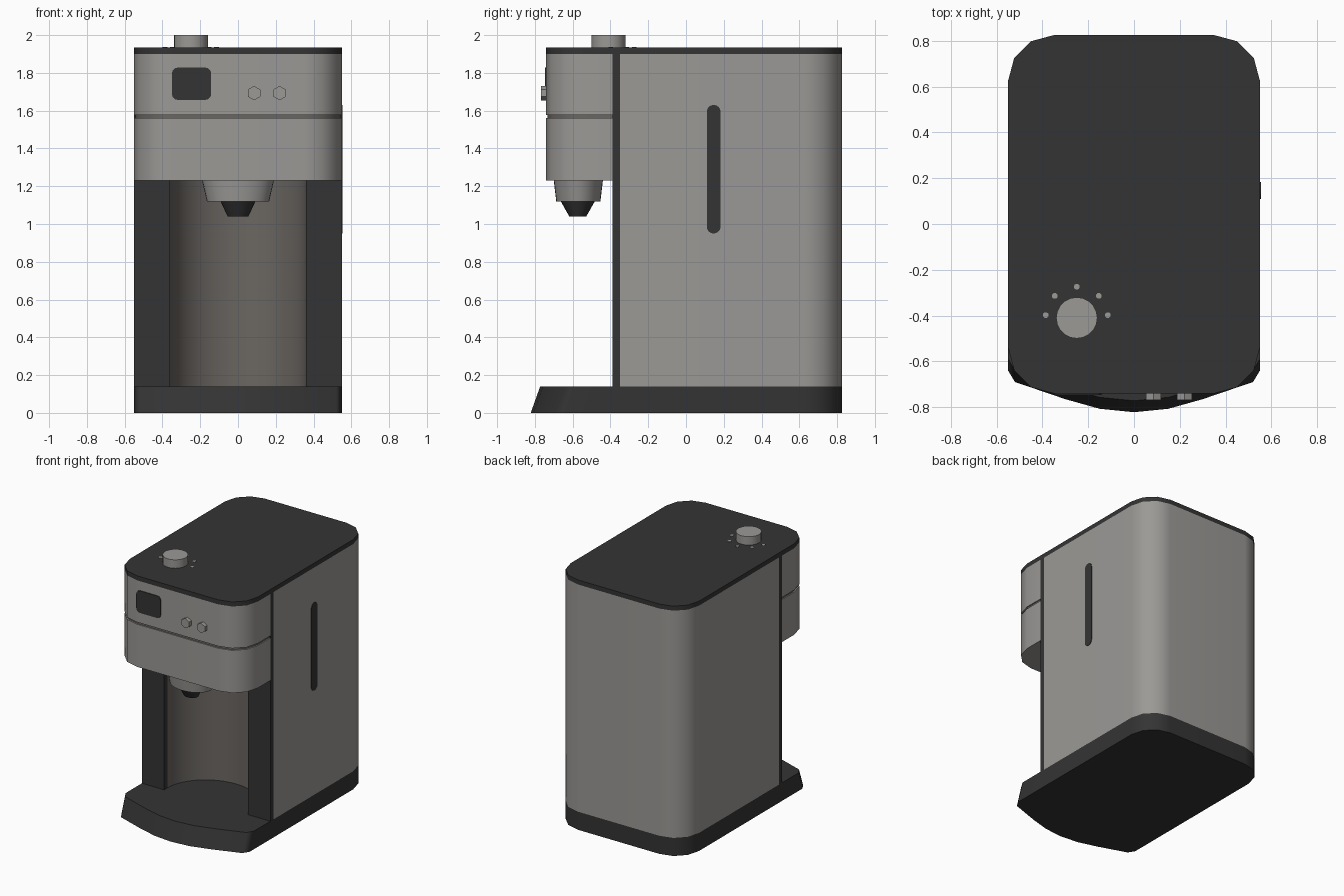
import bpy, bmesh, math
from mathutils import Vector

if "Cube" in bpy.data.objects:
    bpy.data.objects.remove(bpy.data.objects["Cube"])


def material(name, rgb):
    m = bpy.data.materials.new(name)
    m.diffuse_color = (*rgb, 1)
    m.use_nodes = True
    m.node_tree.nodes["Principled BSDF"].inputs["Base Color"].default_value = m.diffuse_color
    return m


SHELL = material("warm grey metal", (0.33, 0.32, 0.305))
DARK = material("charcoal plastic", (0.034, 0.034, 0.034))
MID = material("taupe niche", (0.145, 0.132, 0.12))

# 2D (a, b) plus extrusion coordinate h, mapped to world axes
AXES = {
    "z": lambda a, b, h: Vector((a, b, h)),
    "y": lambda a, b, h: Vector((a, h, b)),
    "x": lambda a, b, h: Vector((h, a, b)),
}


def loft(name, bottom, top, h0, h1, mat, axis="z"):
    """Closed solid between two outlines of equal point count."""
    bm = bmesh.new()
    f = AXES[axis]
    lo = [bm.verts.new(f(a, b, h0)) for a, b in bottom]
    hi = [bm.verts.new(f(a, b, h1)) for a, b in top]
    n = len(lo)
    bm.faces.new(lo[::-1])
    bm.faces.new(hi)
    for i in range(n):
        j = (i + 1) % n
        bm.faces.new((lo[i], lo[j], hi[j], hi[i]))
    bmesh.ops.recalc_face_normals(bm, faces=bm.faces)
    for face in bm.faces:
        face.smooth = True
    for e in bm.edges:
        e.smooth = e.calc_face_angle(0) < math.radians(40)
    me = bpy.data.meshes.new(name)
    bm.to_mesh(me)
    bm.free()
    me.materials.append(mat)
    ob = bpy.data.objects.new(name, me)
    bpy.context.collection.objects.link(ob)
    wn = ob.modifiers.new("weighted normals", "WEIGHTED_NORMAL")
    wn.keep_sharp = True
    return ob


def prism(name, pts, h0, h1, mat, axis="z"):
    return loft(name, pts, pts, h0, h1, mat, axis)


def corner(cx, cy, r, start, seg):
    return [(cx + r * math.cos(math.radians(start + 90 * i / seg)),
             cy + r * math.sin(math.radians(start + 90 * i / seg)))
            for i in range(seg + 1)]


def rounded(x0, x1, y0, y1, r, seg=3):
    return (corner(x1 - r, y1 - r, r, 0, seg) + corner(x0 + r, y1 - r, r, 90, seg)
            + corner(x0 + r, y0 + r, r, 180, seg) + corner(x1 - r, y0 + r, r, 270, seg))


def ellipse(cx, cy, rx, ry, n):
    return [(cx + rx * math.cos(math.tau * i / n), cy + ry * math.sin(math.tau * i / n))
            for i in range(n)]


W, BACK, FRONT, R = 0.55, 0.825, -0.74, 0.2
SEAM, PANEL = -0.35, -0.39
back_corners = corner(W - R, BACK - R, R, 0, 3) + corner(R - W, BACK - R, R, 90, 3)

# base with bowed, sloping front
half = [(-0.55, -0.64), (-0.52, -0.69), (-0.30, -0.765), (-0.15, -0.807)]
bow = half + [(0, -0.822)] + [(-x, y) for x, y in reversed(half)]
loft("base", back_corners + bow, back_corners + [(x, y + 0.05) for x, y in bow], 0, 0.14, DARK)

# main body with concave niche at the front
NICHE_W, NICHE_D, SEG = 0.36, 0.33, 24
arc = [(-NICHE_W * math.cos(math.pi * i / SEG), SEAM + NICHE_D * math.sin(math.pi * i / SEG))
       for i in range(SEG + 1)]
body = prism("body_shell", back_corners + [(-W, SEAM)] + arc + [(W, SEAM)], 0.14, 1.90, SHELL)
body.data.materials.append(MID)
for p in body.data.polygons:
    c = p.center
    if abs(p.normal.z) < 0.5 and abs(c.x) < NICHE_W and c.y < 0.1:
        p.material_index = 1
prism("niche_ceiling", [(-NICHE_W, PANEL)] + arc + [(NICHE_W, PANEL)], 1.23, 1.25, DARK)

# dark front posts beside the niche
for side, s in (("left", -1), ("right", 1)):
    a, b = sorted((s * NICHE_W, s * W))
    prism("front_post_" + side, [(a, PANEL), (b, PANEL), (b, SEAM), (a, SEAM)], 0.14, 1.90, DARK)


# brewing head in two blocks with a groove between
def head_plan(inset):
    w, f = W - inset, FRONT + inset
    return ([(w, PANEL), (-w, PANEL)] + corner(R - w, f + R, R, 180, 3)
            + corner(w - R, f + R, R, 270, 3))


prism("head_lower", head_plan(0), 1.23, 1.56, SHELL)
prism("head_groove", head_plan(0.008), 1.56, 1.576, MID)
prism("head_upper", head_plan(0), 1.576, 1.90, SHELL)

# lid
prism("lid", rounded(-W, W, FRONT, BACK, R), 1.90, 1.935, DARK)

# spout under the head
loft("spout_collar", ellipse(0, -0.57, 0.165, 0.117, 32), ellipse(0, -0.57, 0.19, 0.13, 32),
     1.12, 1.23, SHELL)
loft("spout_nozzle", ellipse(0, -0.573, 0.055, 0.045, 24), ellipse(0, -0.573, 0.092, 0.09, 24),
     1.04, 1.12, DARK)

# display and buttons on the head front
prism("display", rounded(-0.35, -0.142, 1.657, 1.828, 0.03), FRONT - 0.006, FRONT + 0.002, DARK, "y")
for i, x in enumerate((0.085, 0.22)):
    pts = [(x + (b - 1.693), 1.693 + (a - x)) for a, b in ellipse(x, 1.693, 0.038, 0.038, 6)]
    prism(f"button_{i + 1}", pts, FRONT - 0.028, FRONT + 0.002, SHELL, "y")

# water level window on the right side
prism("level_window", rounded(0.11, 0.183, 0.95, 1.63, 0.036, 6), W - 0.002, W + 0.004, DARK, "x")

# dial and its tick dots
KX, KY = -0.25, -0.41
prism("dial", ellipse(KX, KY, 0.09, 0.09, 20), 1.935, 2.0, SHELL)
for i, deg in enumerate((5, 45, 90, 135, 175)):
    t = math.radians(deg)
    prism(f"dial_mark_{i + 1}",
          ellipse(KX + 0.136 * math.cos(t), KY + 0.136 * math.sin(t), 0.013, 0.013, 10),
          1.934, 1.938, SHELL)
